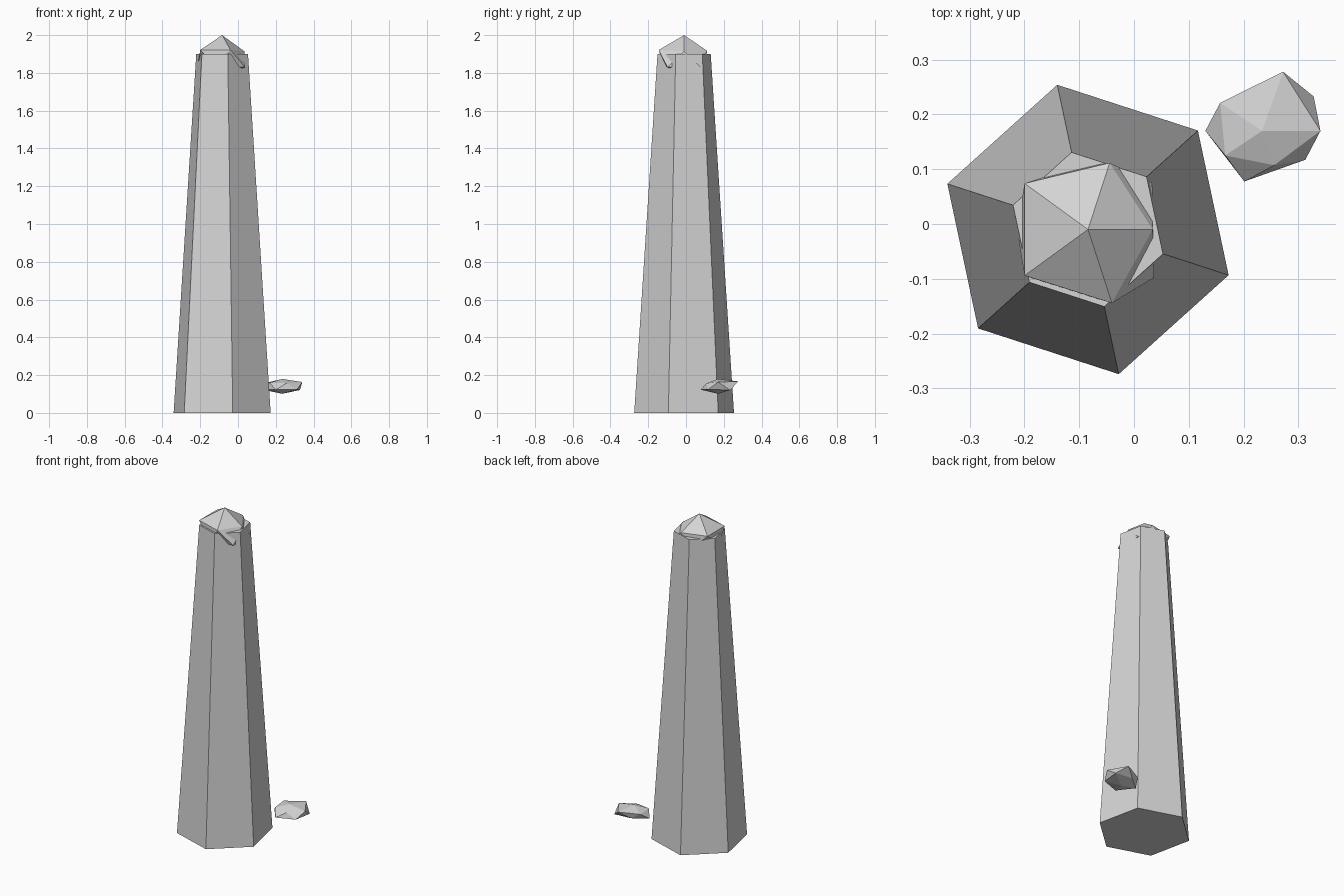
import bpy, bmesh, math
from mathutils import Matrix, Vector

if "Cube" in bpy.data.objects:
    bpy.data.objects.remove(bpy.data.objects["Cube"])


def material(name, rgb):
    m = bpy.data.materials.new(name)
    m.diffuse_color = (*rgb, 1)
    m.use_nodes = True
    m.node_tree.nodes["Principled BSDF"].inputs["Base Color"].default_value = m.diffuse_color
    return m


stone = material("grey stone", (0.66, 0.66, 0.66))


def finish(bm, name, mat):
    bmesh.ops.recalc_face_normals(bm, faces=bm.faces)
    me = bpy.data.meshes.new(name)
    bm.to_mesh(me)
    bm.free()
    me.materials.append(mat)
    ob = bpy.data.objects.new(name, me)
    bpy.context.collection.objects.link(ob)


def rock(name, centre, radii, squash, mat):
    """Chipped icosahedron: one radius per corner (bottom, lower ring, upper ring, top)."""
    bm = bmesh.new()
    bmesh.ops.create_icosphere(bm, subdivisions=1, radius=1)
    # sort corners by height, then by angle from +x counter-clockwise
    order = sorted(bm.verts, key=lambda v: (round(v.co.z, 2),
                   round(math.atan2(v.co.y, v.co.x) % math.tau, 2) if abs(v.co.z) < 0.9 else 0))
    for v, r in zip(order, radii):
        d = v.co.normalized()
        v.co = Vector(centre) + Vector((d.x, d.y * squash[0], d.z * squash[1])) * r
    finish(bm, name, mat)


# Tapered six-sided pillar
bm = bmesh.new()
bmesh.ops.create_cone(bm, cap_ends=True, segments=6, radius1=0.27, radius2=0.144, depth=1.9,
                      matrix=Matrix.Translation((-0.084, -0.01, 0.95)) @ Matrix.Rotation(math.radians(12), 4, 'Z'))
finish(bm, "pillar", stone)

# Rough rock forming the pointed cap
rock("cap_rock", (-0.084, -0.01, 1.877),
     [0.15, 0.162, 0.13, 0.145, 0.13, 0.167, 0.132, 0.143, 0.16, 0.16, 0.158, 0.195],
     (1, 0.63), stone)

# Small flat stone beside the base
rock("side_stone", (0.234, 0.17, 0.143),
     [0.11, 0.13, 0.085, 0.116, 0.118, 0.109, 0.119, 0.138, 0.106, 0.093, 0.08, 0.097],
     (0.92, 0.38), stone)
